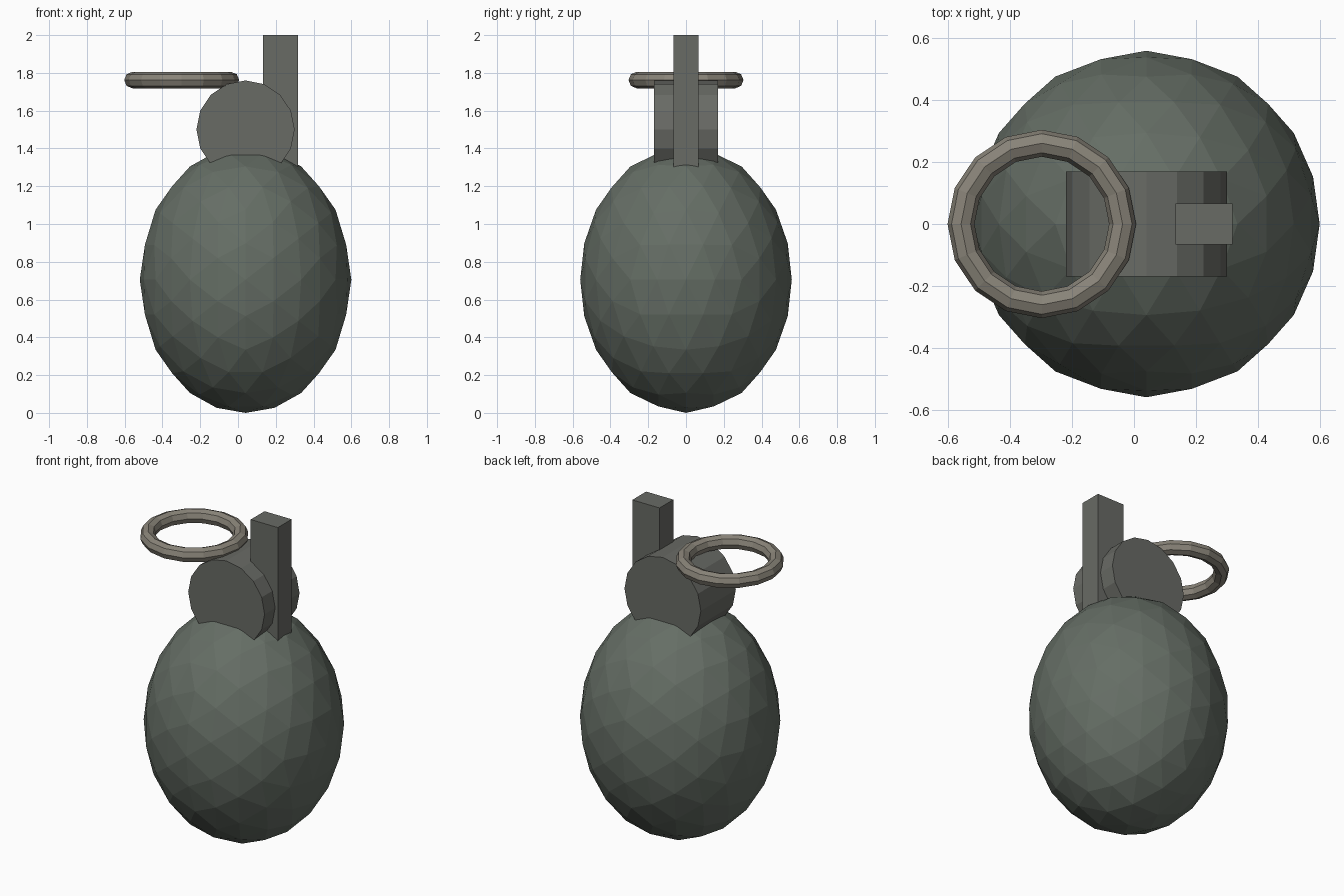
import bpy, bmesh
from math import pi, sqrt
from mathutils import Matrix, Vector

if "Cube" in bpy.data.objects:
    bpy.data.objects.remove(bpy.data.objects["Cube"])


def material(name, rgb):
    m = bpy.data.materials.new(name)
    m.diffuse_color = (*rgb, 1)
    m.use_nodes = True
    m.node_tree.nodes["Principled BSDF"].inputs["Base Color"].default_value = m.diffuse_color
    return m


green = material("dark_green", (0.13, 0.155, 0.13))
grey = material("fuze_grey", (0.14, 0.145, 0.13))
tan = material("ring_metal", (0.25, 0.23, 0.19))


def add_object(name, bm, mat, loc):
    bmesh.ops.recalc_face_normals(bm, faces=bm.faces[:])
    me = bpy.data.meshes.new(name)
    bm.to_mesh(me)
    bm.free()
    me.materials.append(mat)
    ob = bpy.data.objects.new(name, me)
    ob.location = loc
    bpy.context.collection.objects.link(ob)
    return ob


# Body: axis-aligned icosahedron, subdivided twice onto a sphere, stretched upright
phi = (1 + sqrt(5)) / 2
bm = bmesh.new()
for a in (-1, 1):
    for b in (-phi, phi):
        for co in ((b, a, 0), (a, 0, b), (0, b, a)):
            bm.verts.new(Vector(co).normalized())
bmesh.ops.convex_hull(bm, input=bm.verts[:])
for _ in range(2):
    bmesh.ops.subdivide_edges(bm, edges=bm.edges[:], cuts=1, use_grid_fill=True)
    for v in bm.verts:
        v.co.normalize()
bmesh.ops.scale(bm, vec=(0.56, 0.56, 0.705), verts=bm.verts[:])
add_object("body", bm, green, (0.04, 0, 0.705))

# Fuze head: 16-sided drum lying along y
bm = bmesh.new()
bmesh.ops.create_cone(bm, cap_ends=True, segments=16, radius1=0.26, radius2=0.26,
                      depth=0.34, matrix=Matrix.Rotation(pi / 2, 4, 'X'))
add_object("fuze_head", bm, grey, (0.04, 0, 1.5))

# Lever: upright bar sunk into the body
bm = bmesh.new()
bmesh.ops.create_cube(bm, size=1)
bmesh.ops.scale(bm, vec=(0.185, 0.134, 0.8), verts=bm.verts[:])
add_object("lever", bm, grey, (0.226, 0, 1.6))

# Pull ring: flat low-poly torus
bpy.ops.mesh.primitive_torus_add(location=(-0.298, 0, 1.762), major_radius=0.261,
                                 minor_radius=0.0435, major_segments=16, minor_segments=8)
ring = bpy.context.object
ring.name = "pull_ring"
ring.data.materials.append(tan)
bpy.ops.object.shade_flat()
